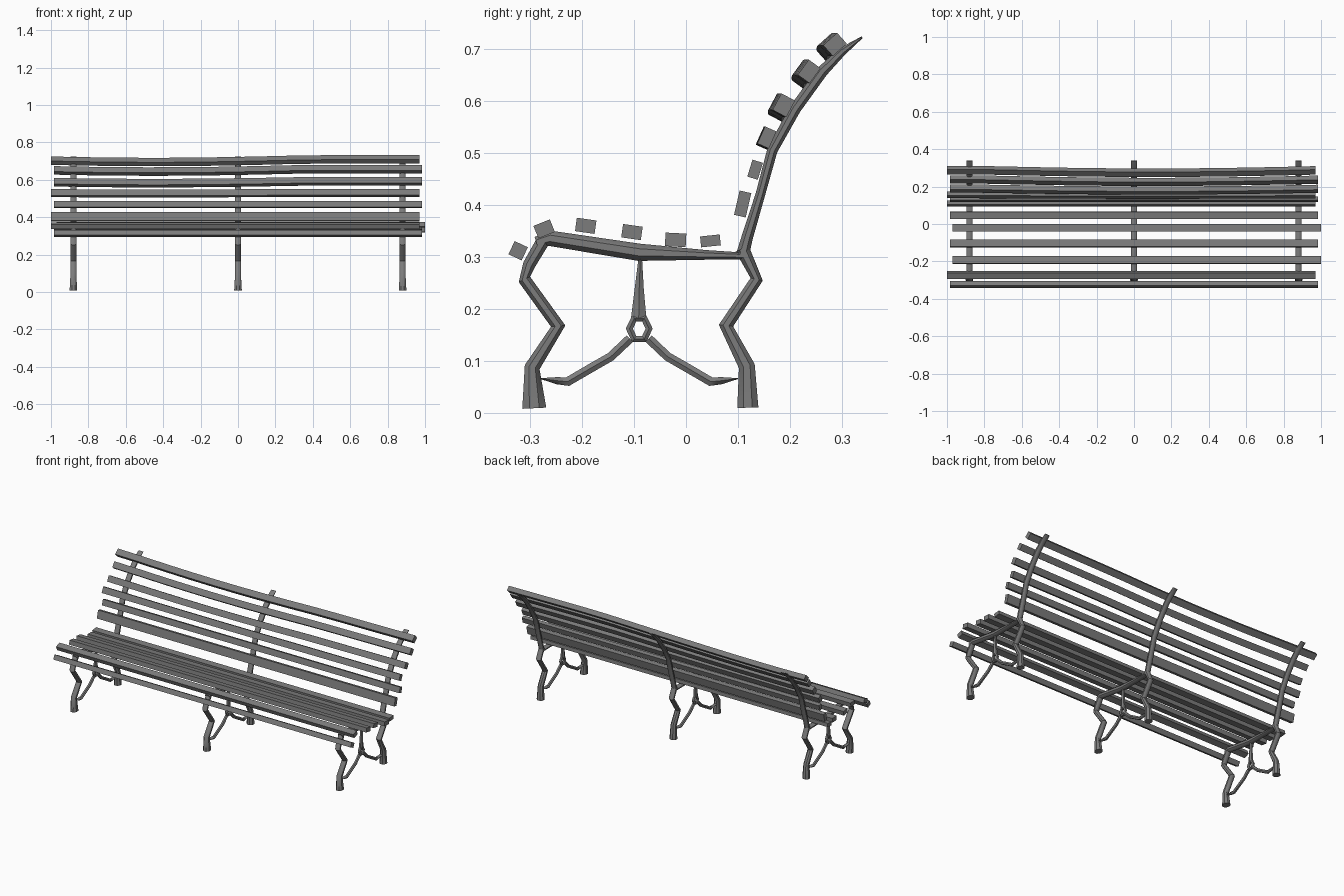
import bpy, bmesh, math
from mathutils import Vector

old = bpy.data.objects.get("Cube")
if old:
    bpy.data.objects.remove(old, do_unlink=True)

grey = bpy.data.materials.new("dark grey paint")
grey.use_nodes = True
colour = (0.2, 0.2, 0.2, 1)
grey.diffuse_color = colour
grey.node_tree.nodes["Principled BSDF"].inputs["Base Color"].default_value = colour


def loft(name, rings, smooth, closed=False):
    """Skin a list of equally sized point rings into one object."""
    bm = bmesh.new()
    loops = [[bm.verts.new(p) for p in ring] for ring in rings]
    n = len(loops[0])
    pairs = list(zip(loops, loops[1:]))
    if closed:
        pairs.append((loops[-1], loops[0]))
    for a, b in pairs:
        for i in range(n):
            j = (i + 1) % n
            bm.faces.new((a[i], a[j], b[j], b[i]))
    if not closed:
        bm.faces.new(loops[0])
        bm.faces.new(loops[-1])
    bmesh.ops.recalc_face_normals(bm, faces=bm.faces)
    mesh = bpy.data.meshes.new(name)
    bm.to_mesh(mesh)
    bm.free()
    mesh.materials.append(grey)
    obj = bpy.data.objects.new(name, mesh)
    bpy.context.collection.objects.link(obj)
    if smooth:
        bpy.ops.object.select_all(action='DESELECT')
        obj.select_set(True)
        bpy.context.view_layer.objects.active = obj
        bpy.ops.object.shade_smooth_by_angle(angle=math.radians(40))
    return obj


def tube(name, x, path, half_x, closed=False, sides=8):
    """Iron bar in a y-z plane; path holds (y, z, radius)."""
    pts = [Vector((0, y, z)) for y, z, r in path]
    rings = []
    last = len(pts) - 1
    for k, p in enumerate(pts):
        before = pts[k - 1] if k or closed else p
        after = pts[(k + 1) % len(pts)] if k < last or closed else p
        t = (after - before).normalized()
        normal = Vector((0, -t.z, t.y))
        r = path[k][2]
        wide = half_x * (1.3 if r > 0.02 else 1)
        ring = []
        for i in range(sides):
            a = math.tau * (i + 0.5) / sides
            ring.append(p + normal * (r * math.cos(a)) + Vector((x + wide * math.sin(a), 0, 0)))
        rings.append(ring)
    return loft(name, rings, True, closed)


def slat(name, y, z, width, height, tilt, shift, sag):
    """Wooden bar along x, with a slight warp on the upper ones."""
    c, s = math.cos(math.radians(tilt)), math.sin(math.radians(tilt))
    rings = []
    for k in range(13 if sag else 2):
        u = k / 12 if sag else k
        x = -0.985 + shift + 1.97 * u
        dy = -sag * max(0, math.cos((x - 0.1) * 1.7))
        dz = -sag * max(0, math.cos((x + 0.45) * 1.9))
        ring = []
        for a, b in ((-1, -1), (1, -1), (1, 1), (-1, 1)):
            p, q = a * width / 2, b * height / 2
            ring.append((x, y + dy + p * c - q * s, z + dz + p * s + q * c))
        rings.append(ring)
    return loft(name, rings, False)


# Slats: y, z, width, height, tilt, sideways shift, sag
seat = [(-.323, .312, .028, .028, -25, 0, 0), (-.273, .354, .034, .026, 22, -.015, 0),
        (-.193, .360, .038, .026, -8, .015, 0), (-.104, .348, .038, .026, -8, 0, 0),
        (-.020, .333, .040, .026, -3, .015, 0), (.047, .331, .038, .021, 6, 0, 0)]
back = [(.109, .402, .023, .048, -13, -.015, 0), (.133, .468, .021, .034, -17, 0, 0),
        (.156, .530, .024, .036, -24, -.015, .003), (.189, .592, .030, .036, -28, 0, .010),
        (.238, .657, .028, .036, -36, 0, .013), (.288, .709, .028, .036, -48, -.015, .014)]
for label, group in (("seat_slat", seat), ("back_slat", back)):
    for i, data in enumerate(group):
        slat(f"{label}_{i + 1}", *data)

# Iron frame paths: y, z, radius
front_leg = [(-.292, .009, .025), (-.296, .088, .016), (-.246, .167, .015),
             (-.311, .257, .013), (-.302, .285, .013), (-.275, .331, .014)]
seat_rail = [(-.288, .328, .012), (-.262, .336, .016), (-.09, .309, .018),
             (.04, .304, .010), (.112, .302, .007)]
rear_leg = [(.119, .010, .022), (.117, .09, .017), (.077, .168, .015),
            (.136, .257, .013), (.108, .316, .015)]
back_post = [(.108, .30, .014), (.117, .335, .012), (.143, .42, .010), (.166, .505, .011),
             (.210, .585, .012), (.262, .657, .012), (.300, .695, .009), (.339, .723, .002)]
brace_stem = [(-.088, .298, .004), (-.09, .24, .010), (-.091, .183, .017)]
brace_foot = [(.018, .143, .010), (.055, .108, .010), (.09, .088, .010),
              (.138, .060, .010), (.158, .062, .008), (.19, .066, .001)]
hub = [(-.09 + .019 * math.cos(a), .162 + .023 * math.sin(a), .008)
       for a in (math.tau * i / 6 for i in range(6))]

for place, x in (("right", -.88), ("middle", 0), ("left", .88)):
    tube(f"{place}_front_leg", x, front_leg, .017)
    tube(f"{place}_seat_rail", x, seat_rail, .017)
    tube(f"{place}_rear_leg", x, rear_leg, .017)
    tube(f"{place}_back_post", x, back_post, .017)
    tube(f"{place}_brace_stem", x, brace_stem, .010, sides=6)
    tube(f"{place}_brace_hub", x, hub, .010, closed=True, sides=6)
    for side, sign in (("front", -1), ("rear", 1)):
        path = [(-.09 + sign * y, z, r) for y, z, r in brace_foot]
        tube(f"{place}_{side}_brace_foot", x, path, .010, sides=6)
